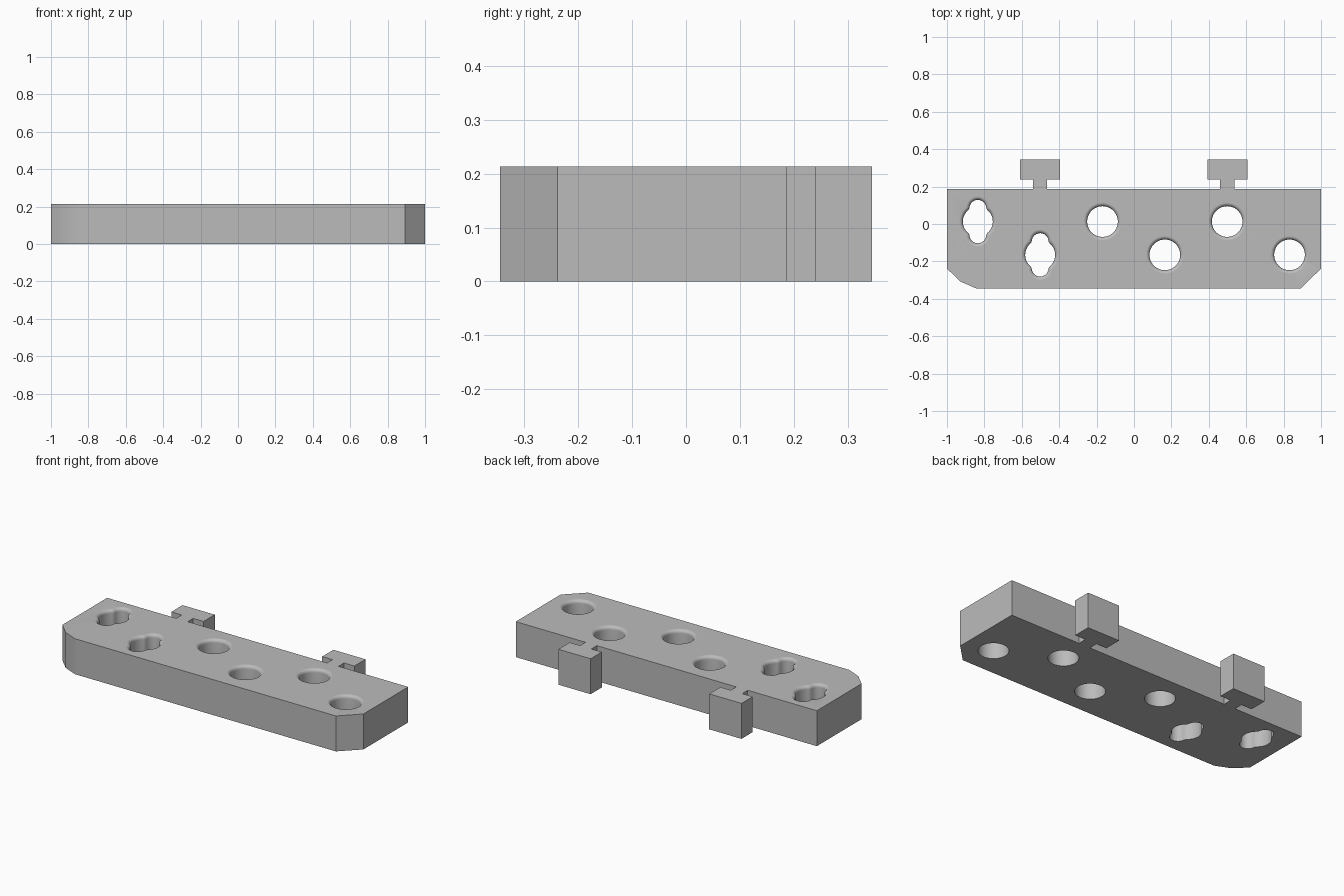
import bpy
import bmesh
from math import sin, cos, pi, radians
from mathutils import Vector

HEIGHT = 0.213
FILLET = 0.02
SEGMENTS = 64

if "Cube" in bpy.data.objects:
    bpy.data.objects.remove(bpy.data.objects["Cube"])

grey = bpy.data.materials.new("plain grey")
grey.use_nodes = True
colour = (0.5, 0.5, 0.5, 1)
grey.diffuse_color = colour
grey.node_tree.nodes["Principled BSDF"].inputs["Base Color"].default_value = colour


def make_object(name, bm):
    bmesh.ops.recalc_face_normals(bm, faces=bm.faces)
    mesh = bpy.data.meshes.new(name)
    bm.to_mesh(mesh)
    bm.free()
    mesh.materials.append(grey)
    obj = bpy.data.objects.new(name, mesh)
    bpy.context.collection.objects.link(obj)
    return obj


def loft(bm, rings):
    """Skin a stack of equal-length rings and cap both ends."""
    loops = [[bm.verts.new(p) for p in ring] for ring in rings]
    for low, high in zip(loops, loops[1:]):
        for i in range(len(low)):
            j = (i + 1) % len(low)
            bm.faces.new((low[i], low[j], high[j], high[i]))
    bm.faces.new(loops[0][::-1])
    bm.faces.new(loops[-1])


def prism(name, outline):
    bm = bmesh.new()
    loft(bm, [[(x, y, z) for x, y in outline] for z in (0, HEIGHT)])
    return make_object(name, bm)


def hole_outline(keyed):
    """Circle, or a circle blended with a narrow slot along y."""
    points = []
    for i in range(SEGMENTS):
        a = 2 * pi * i / SEGMENTS
        r = 0.082
        if keyed:
            end, lobe = 0.071, 0.045
            s = abs(sin(a))
            disc = lobe ** 2 - (end * cos(a)) ** 2
            slot = end * s + disc ** 0.5 if disc > 0 else 0
            r = (0.08 ** 24 + slot ** 24) ** (1 / 24)
        points.append(Vector((r * cos(a), r * sin(a))))
    return points


def add_hole(bm, cx, cy, keyed):
    base = hole_outline(keyed)
    normals = []
    for i in range(SEGMENTS):
        t = base[(i + 1) % SEGMENTS] - base[i - 1]
        normals.append(Vector((t.y, -t.x)).normalized())
    # Straight bore, then a rounded lip opening out at the top
    levels = [(-0.05, 0)]
    for k in range(7):
        a = k / 6 * pi / 2
        levels.append((HEIGHT - FILLET + FILLET * sin(a) + 0.0003,
                       FILLET * (1 - cos(a))))
    levels.append((HEIGHT + 0.05, FILLET))
    rings = [[(cx + p.x + n.x * d, cy + p.y + n.y * d, z)
              for p, n in zip(base, normals)] for z, d in levels]
    loft(bm, rings)


# Main plate with a chamfered corner and a rounded corner
plate = prism("plate", [(-1, 0.187), (-1, -0.238), (-0.93, -0.307), (-0.842, -0.345),
                        (0.892, -0.345), (1, -0.238), (1, 0.187)])

# Staggered row of holes, the first two keyed
bm = bmesh.new()
for i in range(6):
    add_hole(bm, -0.835 + i * 0.3333, -0.165 if i % 2 else 0.013, i < 2)
cutter = make_object("hole_cutter", bm)
cutter.hide_render = True

cut = plate.modifiers.new("holes", "BOOLEAN")
cut.operation = "DIFFERENCE"
cut.solver = "EXACT"
cut.object = cutter
bpy.context.view_layer.objects.active = plate
plate.select_set(True)
bpy.ops.object.modifier_apply(modifier=cut.name)
bpy.data.objects.remove(cutter)

# Smooth bores and rounded corner, flat outer sides
bpy.ops.object.shade_smooth_by_angle(angle=radians(35))
for face in plate.data.polygons:
    if face.area > 0.05:
        face.use_smooth = False

# T-shaped connectors along the back
half = [(0.038, 0.187), (0.038, 0.239), (0.107, 0.239), (0.107, 0.345)]
tee = half + [(-x, y) for x, y in reversed(half)]
for side, cx in (("right", -0.503), ("left", 0.499)):
    prism(side + "_connector", [(cx + x, y) for x, y in tee])
